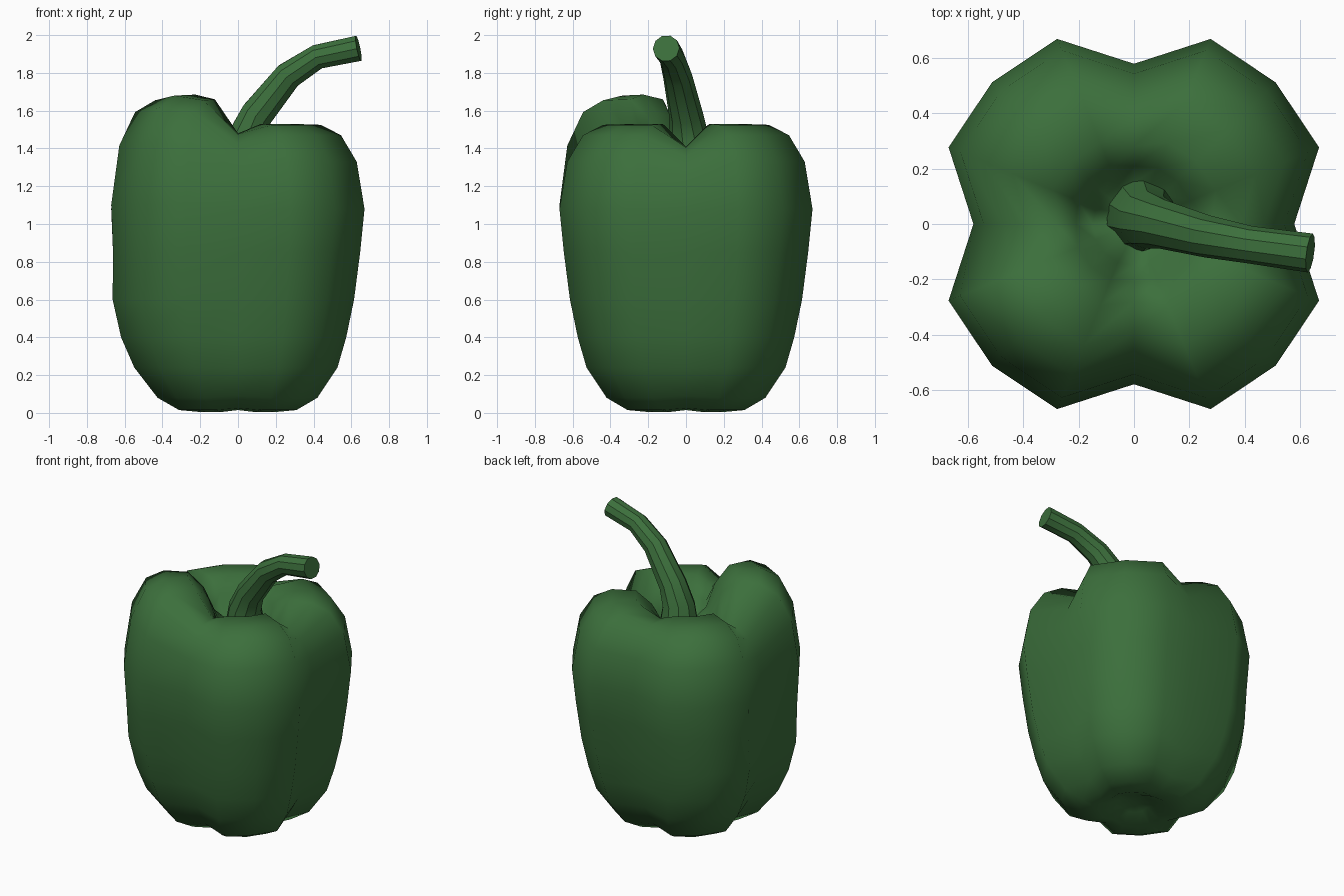
import bpy, bmesh, math
from mathutils import Vector

if "Cube" in bpy.data.objects:
    bpy.data.objects.remove(bpy.data.objects["Cube"])

green = bpy.data.materials.new("pepper_green")
green.diffuse_color = (0.045, 0.16, 0.045, 1)
green.use_nodes = True
green.node_tree.nodes["Principled BSDF"].inputs["Base Color"].default_value = green.diffuse_color


def loft(name, rings, start=None, end=None):
    """Skin a list of closed rings; each end is a fan to a point or a flat cap."""
    bm = bmesh.new()
    vr = [[bm.verts.new(p) for p in ring] for ring in rings]
    n = len(vr[0])
    for a, b in zip(vr, vr[1:]):
        for i in range(n):
            j = (i + 1) % n
            bm.faces.new((a[i], a[j], b[j], b[i]))
    for ring, tip in ((vr[0], start), (vr[-1], end)):
        if tip is None:
            bm.faces.new(ring)
        else:
            c = bm.verts.new(tip)
            for i in range(n):
                bm.faces.new((ring[i], ring[(i + 1) % n], c))
    bmesh.ops.recalc_face_normals(bm, faces=bm.faces)
    mesh = bpy.data.meshes.new(name)
    bm.to_mesh(mesh)
    bm.free()
    mesh.materials.append(green)
    obj = bpy.data.objects.new(name, mesh)
    bpy.context.collection.objects.link(obj)
    return obj


# Body: four lobes, 16 sides; (lobe radius, groove ratio, height)
PROFILE = [(0.11, 0.95, 0.05), (0.22, 0.86, 0.005), (0.335, 0.8, 0.015), (0.455, 0.79, 0.08),
           (0.57, 0.8, 0.24), (0.62, 0.8, 0.40), (0.665, 0.8, 0.60), (0.70, 0.8, 0.85),
           (0.725, 0.8, 1.08), (0.68, 0.8, 1.33), (0.59, 0.8, 1.47),
           (0.475, 0.82, 1.525), (0.32, 0.88, 1.53), (0.22, 0.95, 1.45), (0.15, 1.0, 1.33)]
rings = []
for r, ratio, z in PROFILE:
    ring = []
    for i in range(16):
        a = i * math.pi / 8
        groove = i % 4 == 0
        rad = r * (ratio if groove else 1)
        x, y, h = rad * math.cos(a), rad * math.sin(a), z
        top = max(0, min(1, (z - 1.0) / 0.5))
        if x < -0.01:                      # fuller left side
            x *= 1 + 0.09 * math.exp(-((z - 0.5) / 0.3) ** 2)
        if groove:                         # valleys between the lobes
            h -= top * (0.12 if i % 8 == 0 else 0.05)
            h += 0.01 * (z < 0.1)
        if 9 <= i <= 11:                   # tallest lobe, front left
            h += top * (0.155 if i == 10 else 0.13)
        ring.append((x, y, h))
    rings.append(ring)
body = loft("pepper_body", rings, (0, 0, 0.07), (0.03, 0.02, 1.28))
for p in body.data.polygons:
    p.use_smooth = True

# Stem: bent ten-sided tube; (centre, radius)
PATH = [((0.03, 0.035, 1.28), 0.135), ((0.045, 0.015, 1.46), 0.105), ((0.10, 0.0, 1.58), 0.09),
        ((0.265, -0.045, 1.785), 0.077), ((0.42, -0.075, 1.885), 0.068),
        ((0.638, -0.105, 1.93), 0.071)]
pts = [Vector(p) for p, _ in PATH]
rings = []
for k, (_, r) in enumerate(PATH):
    t = (pts[min(k + 1, len(pts) - 1)] - pts[max(k - 1, 0)]).normalized()
    if k == 0:
        t = Vector((0, 0, 1))
    side = Vector((0, 1, 0))
    side = (side - t * side.dot(t)).normalized()
    up = t.cross(side)
    rings.append([pts[k] + r * (math.cos(i * math.pi / 5) * side + math.sin(i * math.pi / 5) * up)
                  for i in range(10)])
stem = loft("stem", rings)
bpy.context.view_layer.objects.active = stem
stem.select_set(True)
bpy.ops.object.shade_smooth_by_angle(angle=math.radians(30))
